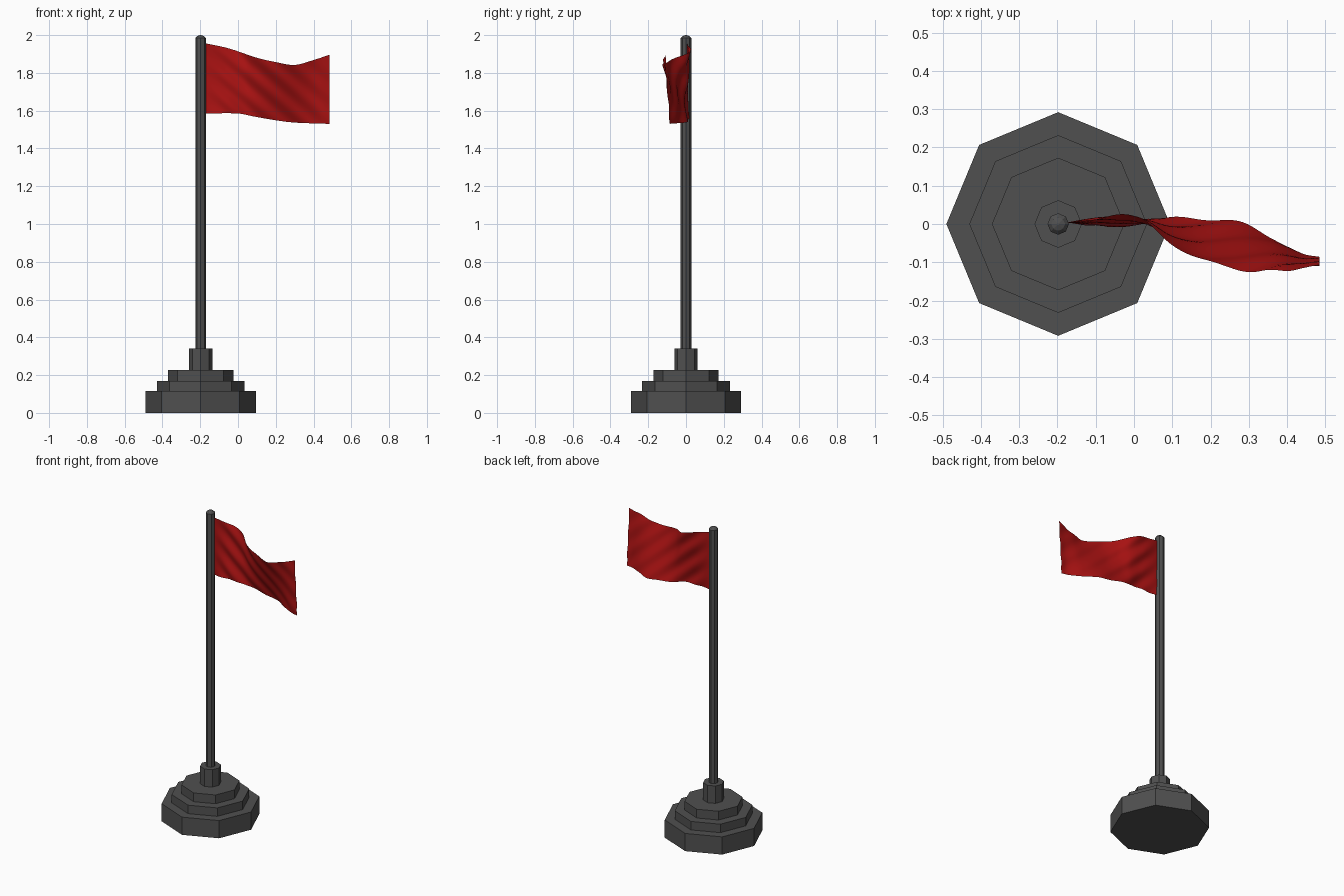
import bpy, bmesh, math

if "Cube" in bpy.data.objects:
    bpy.data.objects.remove(bpy.data.objects["Cube"])

POLE_X = -0.198


def material(name, rgb):
    m = bpy.data.materials.new(name)
    m.diffuse_color = (*rgb, 1)
    m.use_nodes = True
    m.node_tree.nodes["Principled BSDF"].inputs["Base Color"].default_value = m.diffuse_color
    return m


def finish(bm, name, mat):
    me = bpy.data.meshes.new(name)
    bm.to_mesh(me)
    bm.free()
    me.materials.append(mat)
    ob = bpy.data.objects.new(name, me)
    bpy.context.collection.objects.link(ob)
    return ob


def turned(name, profile, mat, sides=8):
    """Flat-sided solid from a (radius, z) profile, capped at both ends."""
    bm = bmesh.new()
    rings = []
    for r, z in profile:
        rings.append([bm.verts.new((POLE_X + r * math.cos(math.tau * i / sides),
                                    r * math.sin(math.tau * i / sides), z))
                      for i in range(sides)])
    for a, b in zip(rings, rings[1:]):
        for i in range(sides):
            j = (i + 1) % sides
            bm.faces.new((a[i], a[j], b[j], b[i]))
    bm.faces.new(rings[0][::-1])
    bm.faces.new(rings[-1])
    return finish(bm, name, mat)


def curve(points, x):
    """Smooth (Catmull-Rom style) value at x through the given points."""
    k = 0
    while k < len(points) - 2 and x > points[k + 1][0]:
        k += 1

    def slope(i):
        a, b = points[max(i - 1, 0)], points[min(i + 1, len(points) - 1)]
        return (b[1] - a[1]) / (b[0] - a[0])

    (x0, y0), (x1, y1) = points[k], points[k + 1]
    h = x1 - x0
    t = (x - x0) / h
    return ((2*t**3 - 3*t**2 + 1) * y0 + (t**3 - 2*t**2 + t) * h * slope(k)
            + (3*t**2 - 2*t**3) * y1 + (t**3 - t**2) * h * slope(k + 1))


grey = material("dark_metal", (0.08, 0.08, 0.08))
red = material("red_cloth", (0.4, 0.006, 0.006))

# Stepped octagonal base with socket
turned("stepped_base", [(0.292, 0), (0.292, 0.115), (0.232, 0.115), (0.232, 0.17),
                        (0.173, 0.17), (0.173, 0.227), (0.062, 0.227), (0.062, 0.34)], grey)

# Pole with a low pointed tip
turned("pole", [(0.028, 0.33), (0.028, 1.985), (0.018, 1.995), (0.003, 2.0)], grey)

# Flag: edge heights and sideways drift along x
top_z = [(-0.175, 1.957), (-0.05, 1.93), (0.1, 1.88), (0.2, 1.857), (0.3, 1.842),
         (0.4, 1.868), (0.485, 1.896)]
bottom_z = [(-0.175, 1.585), (0.0, 1.585), (0.08, 1.57), (0.2, 1.549), (0.3, 1.537), (0.485, 1.53)]
top_y = [(-0.175, 0.004), (-0.05, 0.02), (0.03, 0.005), (0.1, -0.05), (0.18, -0.095),
         (0.3, -0.122), (0.4, -0.12), (0.485, -0.11)]
bottom_y = [(-0.175, 0.004), (-0.05, -0.005), (0.05, 0.01), (0.2, 0.014), (0.28, 0.002),
            (0.36, -0.035), (0.44, -0.08), (0.485, -0.085)]

NX, NZ = 56, 28
bm = bmesh.new()
grid = []
for i in range(NX + 1):
    x = -0.175 + 0.66 * i / NX
    column = []
    for j in range(NZ + 1):
        v = j / NZ
        z = curve(bottom_z, x) * (1 - v) + curve(top_z, x) * v
        y = curve(bottom_y, x) * (1 - v) + curve(top_y, x) * v
        # diagonal folds, strongest between the pole and mid flag
        u = i / NX
        fade = min(u * 6, 1) * (1 - 0.7 * u)
        y += 0.008 * fade * math.sin(math.tau * (0.65 * x + 0.76 * z) / 0.095)
        column.append(bm.verts.new((x, y, z)))
    grid.append(column)
for a, b in zip(grid, grid[1:]):
    for j in range(NZ):
        f = bm.faces.new((a[j], b[j], b[j + 1], a[j + 1]))
        f.smooth = True
finish(bm, "flag", red)
